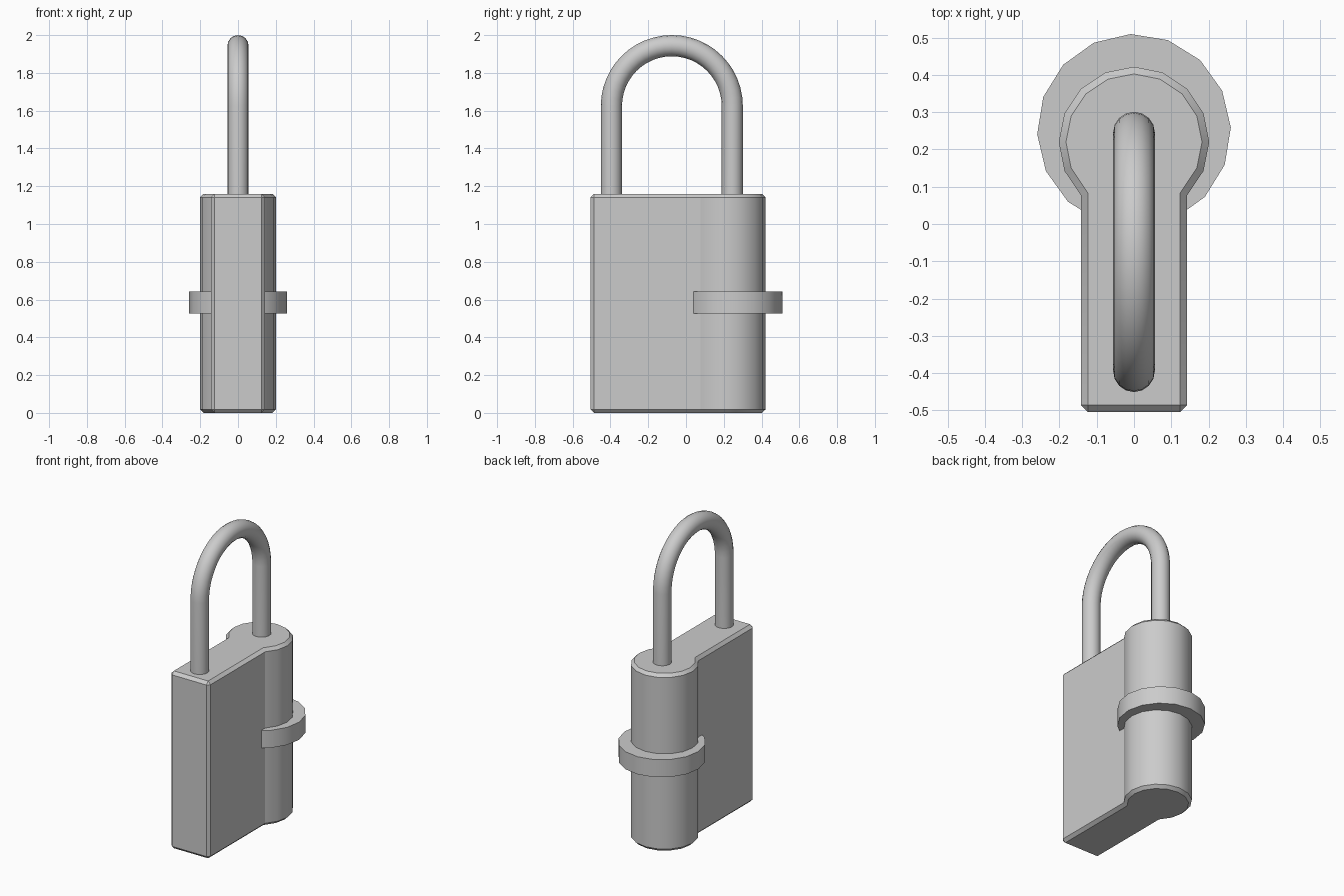
import bpy, bmesh
from math import sin, cos, pi, radians

if "Cube" in bpy.data.objects:
    bpy.data.objects.remove(bpy.data.objects["Cube"])


def prism(name, outline, z0, z1, bevel=0.0):
    """Extrude a closed xy outline from z0 to z1, optionally chamfering its sharp edges."""
    bm = bmesh.new()
    face = bm.faces.new([bm.verts.new((x, y, z0)) for x, y in outline])
    ext = bmesh.ops.extrude_face_region(bm, geom=[face])
    for v in ext["geom"]:
        if isinstance(v, bmesh.types.BMVert):
            v.co.z = z1
    bmesh.ops.recalc_face_normals(bm, faces=bm.faces[:])
    if bevel:
        sharp = [e for e in bm.edges if e.calc_face_angle(0) > radians(50)]
        bmesh.ops.bevel(bm, geom=sharp, offset=bevel, segments=1,
                        affect='EDGES', profile=0.5)
    mesh = bpy.data.meshes.new(name)
    bm.to_mesh(mesh)
    bm.free()
    obj = bpy.data.objects.new(name, mesh)
    bpy.context.collection.objects.link(obj)
    smooth(obj)
    return obj


def smooth(obj):
    bpy.ops.object.select_all(action='DESELECT')
    obj.select_set(True)
    bpy.context.view_layer.objects.active = obj
    bpy.ops.object.shade_smooth_by_angle(angle=radians(30))


def arc(cx, cy, r, a0, a1, n):
    return [(cx + r * cos(a0 + (a1 - a0) * i / n), cy + r * sin(a0 + (a1 - a0) * i / n))
            for i in range(n + 1)]


# Lock body: slab merging into a rounded column, keyhole-shaped plan
step = pi / 8
column = arc(0, 0.22, 0.202, -2 * step, 10 * step, 12)
half = column[0][0]
prism("lock_body", [(-half, -0.505), (half, -0.505)] + column, 0.0, 1.16, 0.019)

# Collar: wide disc around the column
prism("collar", arc(0, 0.25, 0.26, radians(2), radians(2) + 15 * step, 15), 0.527, 0.642)

# Shackle: bent round bar
path = [(-0.075 + 0.32, 1.1)] + arc(-0.075, 1.624, 0.32, 0, pi, 24) + [(-0.075 - 0.32, 1.1)]
curve = bpy.data.curves.new("shackle", 'CURVE')
curve.dimensions = '3D'
curve.bevel_depth = 0.056
curve.bevel_resolution = 6
curve.use_fill_caps = True
spline = curve.splines.new('POLY')
spline.points.add(len(path) - 1)
for p, (y, z) in zip(spline.points, path):
    p.co = (0, y, z, 1)
shackle = bpy.data.objects.new("shackle", curve)
bpy.context.collection.objects.link(shackle)
bpy.ops.object.select_all(action='DESELECT')
shackle.select_set(True)
bpy.context.view_layer.objects.active = shackle
bpy.ops.object.convert(target='MESH')
smooth(bpy.context.view_layer.objects.active)
